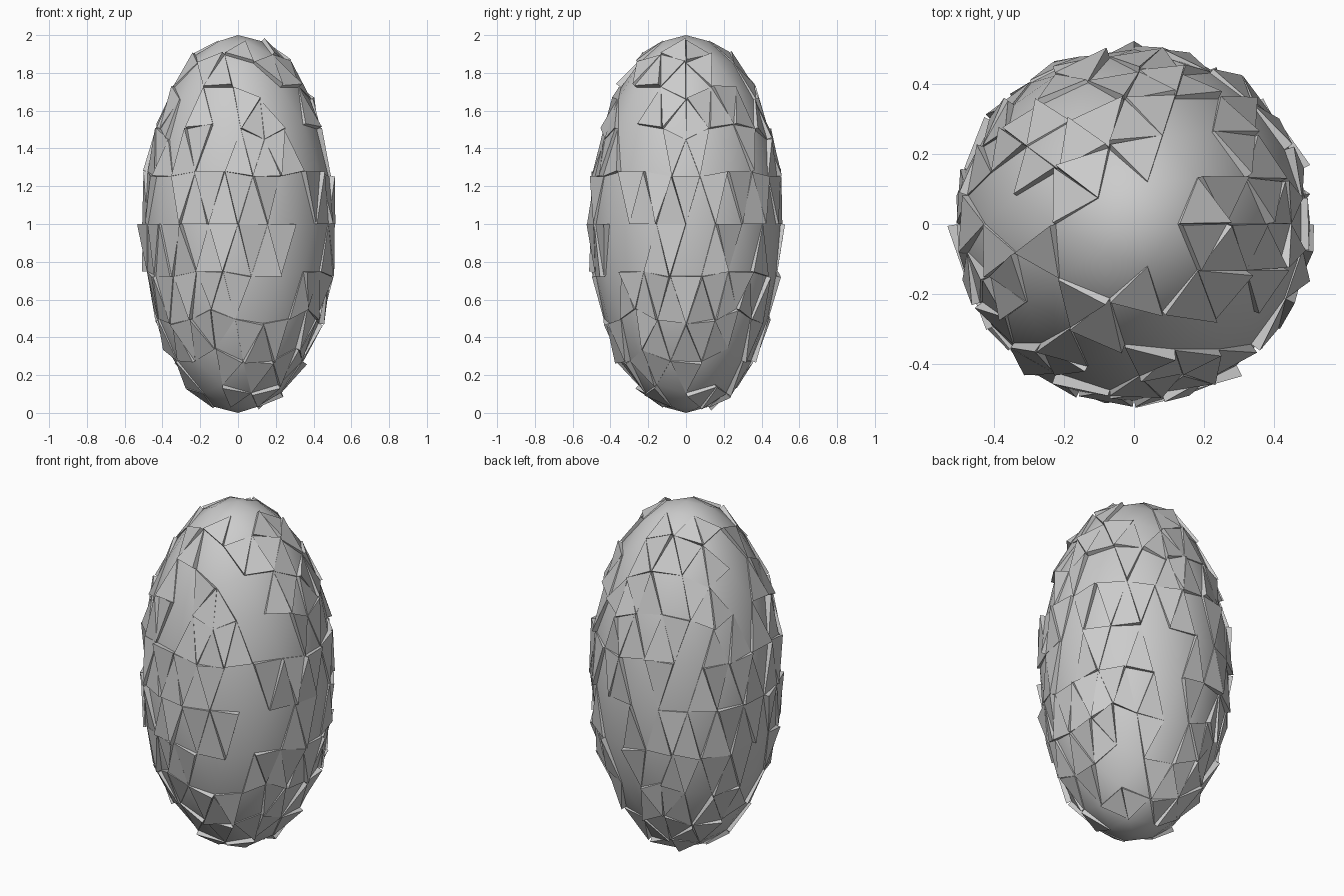
import bpy, bmesh, random
from mathutils import Matrix

if "Cube" in bpy.data.objects:
    bpy.data.objects.remove(bpy.data.objects["Cube"])

random.seed(7)
STRETCH = Matrix.Translation((0, 0, 1)) @ Matrix.Diagonal((1, 1, 2, 1))


def egg_mesh():
    bm = bmesh.new()
    bmesh.ops.create_icosphere(bm, subdivisions=3, radius=0.5, matrix=STRETCH)
    bm.normal_update()
    return bm


def add_object(bm, name):
    mesh = bpy.data.meshes.new(name)
    bm.to_mesh(mesh)
    bm.free()
    obj = bpy.data.objects.new(name, mesh)
    bpy.context.collection.objects.link(obj)
    return obj


# smooth egg body
body = add_object(egg_mesh(), "egg_body")
for poly in body.data.polygons:
    poly.use_smooth = True

# flat triangular scales: random facets of the egg, each tilted outward
source = egg_mesh()
bm = bmesh.new()
for face in source.faces:
    z = face.calc_center_median().z
    bare_pole = z > 1.93 or z < 0.07
    if bare_pole or random.random() > 0.56:
        continue
    n = face.normal
    lifts = [0.004, random.uniform(0.004, 0.02), random.uniform(0.02, 0.036)]
    random.shuffle(lifts)
    base = [bm.verts.new(v.co) for v in face.verts]
    tip = [bm.verts.new(v.co + n * h) for v, h in zip(face.verts, lifts)]
    bm.faces.new(tip)
    bm.faces.new(base[::-1])
    for i in range(3):
        j = (i + 1) % 3
        bm.faces.new((base[i], base[j], tip[j], tip[i]))
source.free()
add_object(bm, "egg_scales")
